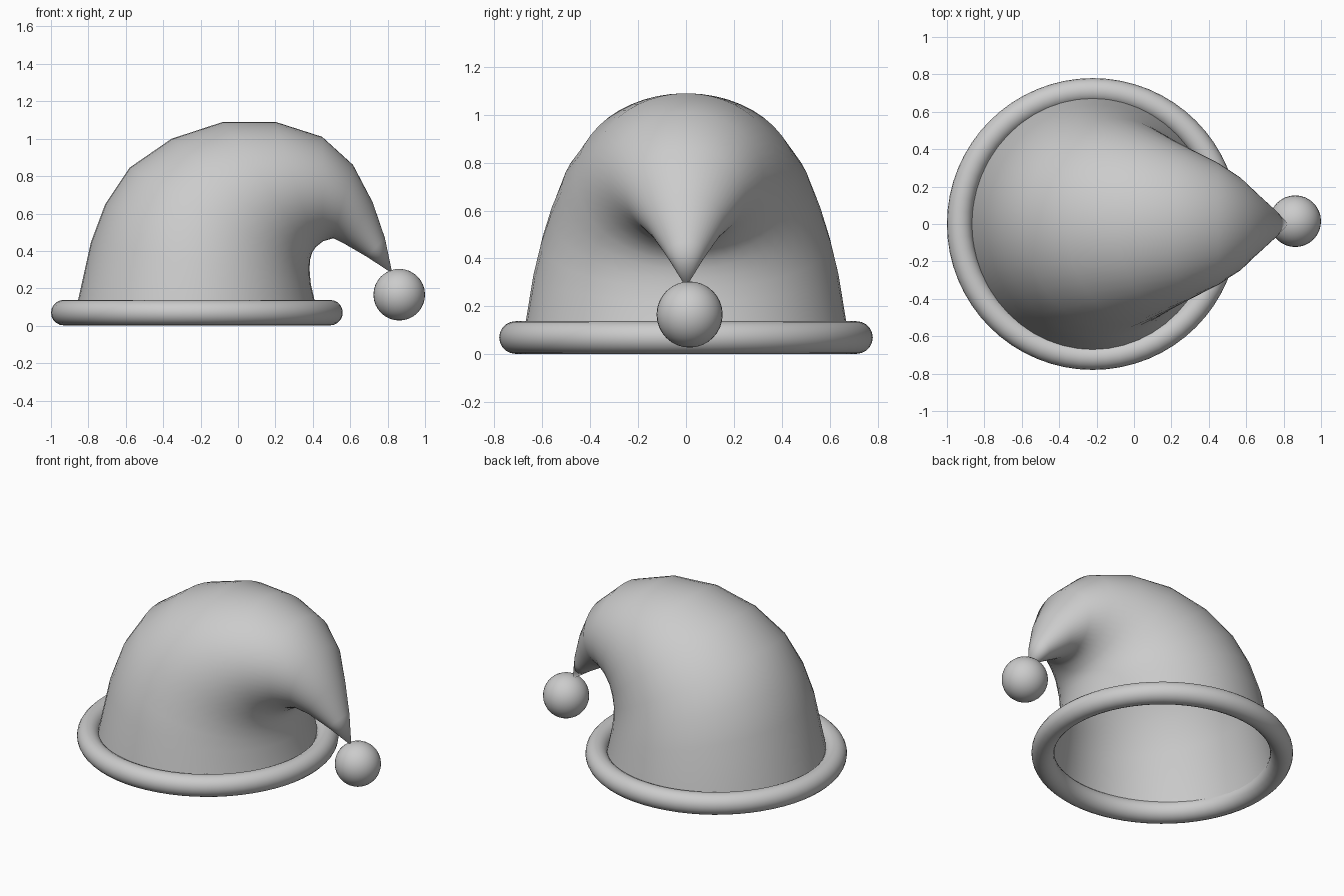
import bpy, bmesh
from math import sin, cos, pi
from mathutils import Vector

if "Cube" in bpy.data.objects:
    bpy.data.objects.remove(bpy.data.objects["Cube"])

N = 48

# Drooping hat body: each ring is (outer x, outer z, inner x, inner z, half width in y)
rings = [
    (-0.87, 0.07, 0.425, 0.07, 0.68),
    (-0.787, 0.445, 0.39, 0.22, 0.637),
    (-0.71, 0.65, 0.384, 0.275, 0.605),
    (-0.58, 0.845, 0.383, 0.315, 0.565),
    (-0.355, 1.00, 0.386, 0.355, 0.52),
    (-0.08, 1.09, 0.396, 0.39, 0.46),
    (0.20, 1.09, 0.415, 0.42, 0.395),
    (0.45, 1.01, 0.455, 0.452, 0.325),
    (0.615, 0.86, 0.51, 0.468, 0.25),
    (0.72, 0.66, 0.575, 0.435, 0.16),
    (0.785, 0.47, 0.69, 0.368, 0.08),
]
bm = bmesh.new()
loops = []
for ox, oz, ix, iz, w in rings:
    outer, inner = Vector((ox, 0, oz)), Vector((ix, 0, iz))
    mid, half = (outer + inner) / 2, (inner - outer) / 2
    loops.append([bm.verts.new(mid + half * cos(a) + Vector((0, w * sin(a), 0)))
                  for a in (2 * pi * i / N for i in range(N))])
for lo, hi in zip(loops, loops[1:]):
    for i in range(N):
        j = (i + 1) % N
        bm.faces.new((lo[i], lo[j], hi[j], hi[i]))
tip = bm.verts.new((0.825, 0, 0.28))
for i in range(N):
    bm.faces.new((loops[-1][i], loops[-1][(i + 1) % N], tip))
for f in bm.faces:
    f.smooth = True
bmesh.ops.recalc_face_normals(bm, faces=bm.faces)
mesh = bpy.data.meshes.new("hat_body")
bm.to_mesh(mesh)
bm.free()
bpy.context.collection.objects.link(bpy.data.objects.new("hat_body", mesh))

# Rolled brim
bpy.ops.mesh.primitive_torus_add(location=(-0.22, 0, 0.07), major_radius=0.712,
                                 minor_radius=0.068, major_segments=64, minor_segments=20)
bpy.context.object.name = "brim"
bpy.ops.object.shade_smooth()

# Pompom at the tip
bpy.ops.mesh.primitive_uv_sphere_add(location=(0.862, 0.015, 0.166), radius=0.138,
                                     segments=32, ring_count=16)
bpy.context.object.name = "pompom"
bpy.ops.object.shade_smooth()
